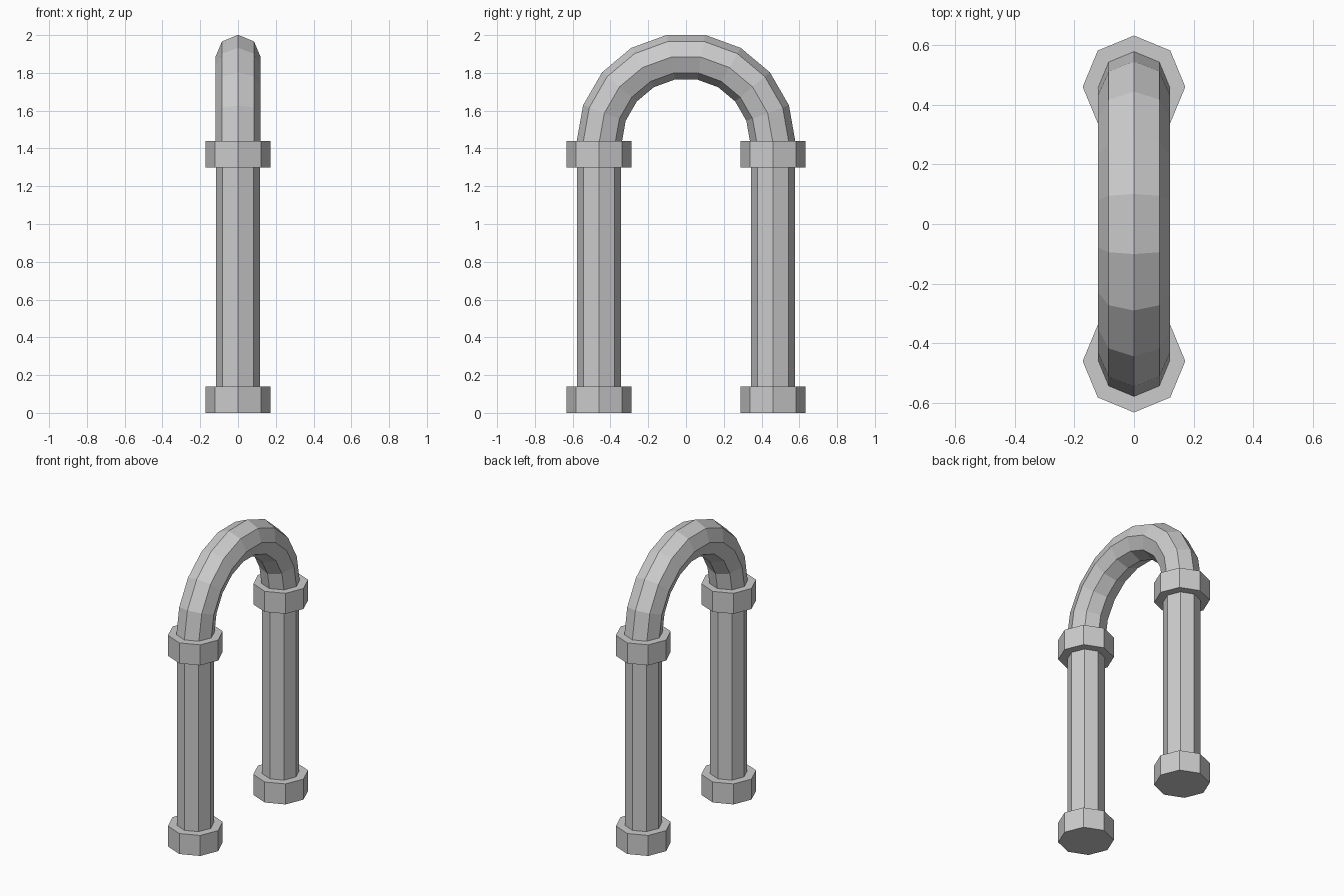
import bpy, bmesh
from math import cos, sin, pi

if "Cube" in bpy.data.objects:
    bpy.data.objects.remove(bpy.data.objects["Cube"])

SIDES, SPREAD, SPRING = 8, 0.46, 1.43


def prism(name, radius, y, z0, z1):
    bpy.ops.mesh.primitive_cylinder_add(vertices=SIDES, radius=radius, depth=z1 - z0,
                                        location=(0, y, (z0 + z1) / 2))
    bpy.context.object.name = name


# Two posts, each with a foot and a top collar
for label, s in (("front", -1), ("back", 1)):
    y = s * SPREAD
    prism(label + "_foot", 0.172, y, 0.0, 0.14)
    prism(label + "_post", 0.116, y, 0.12, 1.32)
    prism(label + "_collar", 0.172, y, 1.30, 1.44)

# Half-circle tube joining the posts
SEGMENTS, TUBE = 9, 0.12
bm = bmesh.new()
rings = []
for i in range(SEGMENTS + 1):
    a = pi * i / SEGMENTS
    ring = []
    for j in range(SIDES):
        b = 2 * pi * j / SIDES
        r = SPREAD + TUBE * cos(b)
        ring.append(bm.verts.new((TUBE * sin(b), r * cos(a), SPRING + r * sin(a))))
    rings.append(ring)
for lo, hi in zip(rings, rings[1:]):
    for j in range(SIDES):
        k = (j + 1) % SIDES
        bm.faces.new((lo[j], lo[k], hi[k], hi[j]))
bm.faces.new(rings[0])
bm.faces.new(rings[-1])
bmesh.ops.recalc_face_normals(bm, faces=bm.faces)
mesh = bpy.data.meshes.new("arch")
bm.to_mesh(mesh)
bm.free()
bpy.context.collection.objects.link(bpy.data.objects.new("arch", mesh))
